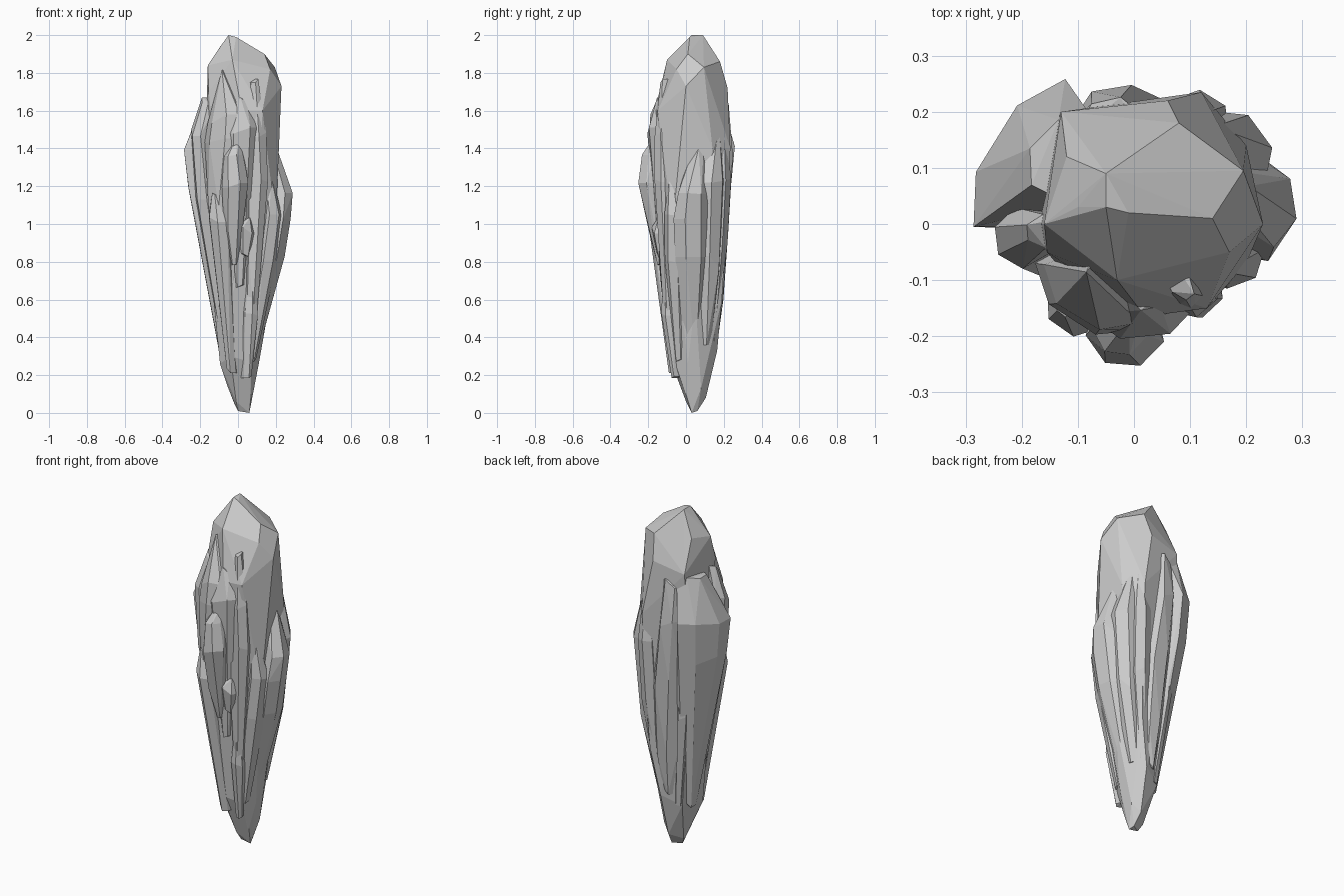
import bpy, bmesh, random
from math import radians
from mathutils import Vector

random.seed(4)


def hull_object(name, points):
    """Flat-faced convex stone from a cloud of points."""
    bm = bmesh.new()
    for p in points:
        bm.verts.new(p)
    bmesh.ops.convex_hull(bm, input=bm.verts[:])
    loose = [v for v in bm.verts if not v.link_faces]
    bmesh.ops.delete(bm, geom=loose, context='VERTS')
    bmesh.ops.dissolve_limit(bm, angle_limit=radians(5), verts=bm.verts[:], edges=bm.edges[:])
    bmesh.ops.recalc_face_normals(bm, faces=bm.faces[:])
    me = bpy.data.meshes.new(name)
    bm.to_mesh(me)
    bm.free()
    ob = bpy.data.objects.new(name, me)
    bpy.context.collection.objects.link(ob)
    return ob


def shard(name, *rings, depth=0.12):
    """Splinter lying on the core; ring = z, outer face x, y, half width."""
    pts = []
    for z, x, y, w in rings:
        out = Vector((x, y, 0)).normalized()
        tan = Vector((-out.y, out.x, 0))
        c = Vector((x, y, z))
        for s in (-1, 1):
            dz = random.uniform(-0.04, 0.04)
            for d, k in ((0, 0.45), (0.4, 1.0), (1.0, 0.7)):
                pts.append(c + tan * (s * w * k) - out * (depth * d * min(1, 0.4 + w * 8))
                           + Vector((0, 0, dz)))
    return hull_object(name, pts)


# main crystal: faceted crown, long tapered body, small foot
crown = [(-.05, .03, 2), (-.01, .02, 1.99), (-.05, .09, 2), (.14, .01, 1.9),
         (.195, .095, 1.83), (.17, -.05, 1.82), (.23, 0, 1.73), (.08, .18, 1.86),
         (-.1, .03, 1.93), (-.03, -.1, 1.87), (-.16, 0, 1.84), (-.12, .12, 1.86),
         (-.155, -.05, 1.7), (-.13, .2, 1.68), (.06, .22, 1.72), (.13, -.15, 1.6),
         (.02, -.165, 1.6)]
body = [(.215, 0, 1.35), (.12, .235, 1.4), (.2, .14, 1.4), (-.18, 0, 1.1),
        (-.15, .17, 1.1), (.12, .215, 1), (.2, -.07, 1), (.1, -.13, 1),
        (-.09, -.13, 1.1), (.17, .05, .6), (.1, .19, .6), (-.04, -.12, .6),
        (-.13, .02, .6), (.05, .165, .33)]
foot = [(-.095, -.02, .26), (-.04, -.09, .3), (.11, .01, .26), (.05, .13, .25),
        (-.06, .12, .28), (.07, -.06, .27), (-.055, .02, .14), (.085, .08, .13),
        (.04, .105, .08), (.07, .0, .1), (-.01, .0, .06), (-.02, .05, .05),
        (0, .03, .01), (.06, .03, 0), (.05, .06, .01)]
hull_object("core_crystal", crown + body + foot)

# big side splinters
shard("left_back_splinter", (1.68, -.16, .16, .08), (1.42, -.245, .152, .155),
      (1.2, -.23, .14, .14), (.8, -.16, .115, .1), (.28, -.07, .09, .05))
shard("right_splinter", (1.4, .2, .08, .03), (1.19, .284, .045, .08),
      (1.05, .272, .04, .1), (.8, .24, .04, .09), (.3, .1, .03, .05))
shard("right_back_splinter", (1.45, .17, .17, .03), (1.2, .225, .165, .08),
      (.8, .19, .15, .07), (.35, .1, .12, .04))
shard("left_front_splinter", (1.67, -.19, -.015, .03), (1.5, -.245, -.03, .055),
      (1.1, -.22, -.03, .07), (.7, -.145, -.02, .05), (.25, -.07, -.01, .03))
shard("right_front_splinter", (1.22, .18, -.08, .02), (1.05, .225, -.07, .06),
      (.8, .195, -.07, .06), (.3, .09, -.04, .03))

# front splinters
shard("front_upper_left_splinter", (1.79, -.08, -.09, .015), (1.57, -.1, -.165, .1),
      (1.45, -.11, -.17, .11), (1.1, -.13, -.15, .08), (.8, -.1, -.13, .05),
      (.28, -.05, -.08, .02))
shard("front_upper_middle_slab", (1.66, .03, -.15, .04), (1.49, .02, -.2, .1),
      (1.3, .02, -.185, .08), (1.0, .02, -.15, .05), (.7, .01, -.13, .03))
shard("front_bulge", (1.44, 0, -.17, .02), (1.38, -.03, -.23, .05),
      (1.22, -.02, -.25, .07), (1.0, -.03, -.2, .05), (.75, -.02, -.15, .02))
shard("front_right_splinter", (1.73, .1, -.13, .02), (1.5, .13, -.15, .055),
      (1.2, .14, -.15, .055), (.9, .12, -.145, .05), (.5, .09, -.11, .03))
shard("front_left_block", (1.18, -.13, -.16, .02), (1.04, -.13, -.185, .06),
      (.85, -.1, -.15, .05), (.25, -.05, -.085, .025))
shard("front_chip", (1.06, .05, -.15, .03), (.96, .05, -.175, .055), (.86, .04, -.15, .03))
shard("front_low_right_splinter", (.78, .08, -.115, .01), (.55, .09, -.12, .04),
      (.22, .065, -.07, .02))

# back splinters
shard("back_splinter", (1.62, -.05, .22, .06), (1.4, -.04, .242, .08),
      (1.0, 0, .225, .1), (.6, .02, .195, .07), (.35, .02, .16, .04))
shard("back_right_splinter", (1.42, .13, .21, .03), (1.25, .14, .225, .06),
      (.9, .13, .205, .06), (.4, .07, .155, .03))
shard("back_left_low_splinter", (1.05, -.1, .18, .03), (.85, -.1, .18, .05),
      (.3, -.04, .13, .03))
